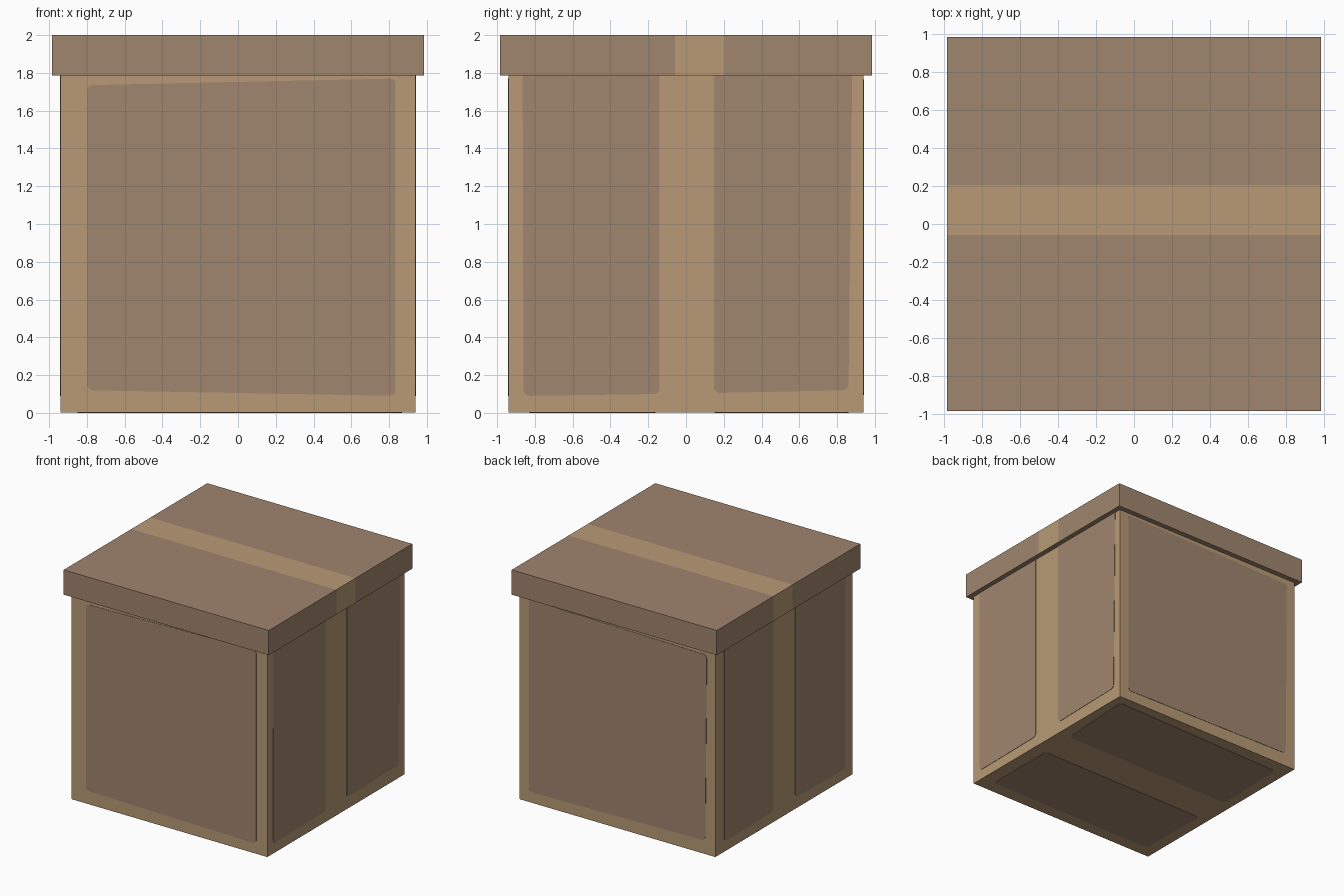
import bpy, bmesh
from mathutils import Vector

if "Cube" in bpy.data.objects:
    bpy.data.objects.remove(bpy.data.objects["Cube"])

HALF, LID_HALF = 0.94, 0.985      # half widths of body and lid
RIM, TOP = 1.785, 2.0             # lid underside and lid top
PLATE = 0.003                     # thickness of painted panels


def material(name, rgb):
    m = bpy.data.materials.new(name)
    m.diffuse_color = (*rgb, 1)
    m.use_nodes = True
    m.node_tree.nodes["Principled BSDF"].inputs["Base Color"].default_value = m.diffuse_color
    return m


cardboard = material("cardboard_brown", (0.352, 0.235, 0.156))
tape = material("tape_tan", (0.479, 0.323, 0.181))


def finish(name, bm, *mats):
    bmesh.ops.recalc_face_normals(bm, faces=bm.faces[:])
    me = bpy.data.meshes.new(name)
    bm.to_mesh(me)
    bm.free()
    for m in mats:
        me.materials.append(m)
    ob = bpy.data.objects.new(name, me)
    bpy.context.collection.objects.link(ob)
    return ob


def box(half, z0, z1):
    bm = bmesh.new()
    bmesh.ops.create_cube(bm, size=2)
    for v in bm.verts:
        v.co = (v.co.x * half, v.co.y * half, z1 if v.co.z > 0 else z0)
    return bm


def panel(name, to_3d, normal, corners, rounded):
    """Thin plate on one side of the body; chosen corners are rounded."""
    bm = bmesh.new()
    vs = [bm.verts.new(to_3d(*c)) for c in corners]
    bm.faces.new(vs)
    bmesh.ops.bevel(bm, geom=[vs[i] for i in rounded], affect='VERTICES',
                    offset=0.03, segments=3, profile=0.5)
    ext = bmesh.ops.extrude_face_region(bm, geom=bm.faces[:], use_keep_orig=True)
    moved = [g for g in ext["geom"] if isinstance(g, bmesh.types.BMVert)]
    bmesh.ops.translate(bm, verts=moved, vec=Vector(normal) * PLATE)
    finish(name, bm, cardboard)


# Body, in the colour of the tape edging
finish("box_body", box(HALF, 0, RIM), tape)

# Lid, with a tape band cut across its top and sides
bm = box(LID_HALF, RIM, TOP)
for y in (-0.057, 0.205):
    bmesh.ops.bisect_plane(bm, geom=bm.verts[:] + bm.edges[:] + bm.faces[:],
                           plane_co=(0, y, 0), plane_no=(0, 1, 0))
bm.normal_update()
for f in bm.faces:
    c = f.calc_center_median()
    f.material_index = int(-0.057 < c.y < 0.205 and c.z > RIM + 0.01)
finish("box_lid", bm, cardboard, tape)

# Side mappings: panel coordinates to points on each body side
front = (lambda u, v: (u, -HALF, v), (0, -1, 0))
back = (lambda u, v: (u, HALF, v), (0, 1, 0))
right = (lambda u, v: (HALF, u, v), (1, 0, 0))
left = (lambda u, v: (-HALF, u, v), (-1, 0, 0))
under = (lambda u, v: (u, v, 0.0), (0, 0, 1))

ALL, LOWER = (0, 1, 2, 3), (0, 1)
# Single panels on front and back
panel("front_panel", *front, [(-0.80, 0.12), (0.835, 0.09), (0.835, 1.77), (-0.80, 1.735)], ALL)
panel("back_panel", *back, [(-0.845, 0.12), (0.85, 0.095), (0.85, 1.765), (-0.86, 1.735)], ALL)

# Paired panels on right and left, running up under the lid
panel("right_panel_front", *right, [(-0.86, 0.09), (-0.14, 0.10), (-0.14, RIM), (-0.865, RIM)], LOWER)
panel("right_panel_back", *right, [(0.147, 0.105), (0.86, 0.12), (0.88, RIM), (0.147, RIM)], LOWER)
panel("left_panel_front", *left, [(-0.845, 0.09), (-0.155, 0.10), (-0.155, RIM), (-0.845, RIM)], LOWER)
panel("left_panel_back", *left, [(0.145, 0.10), (0.82, 0.09), (0.82, RIM), (0.145, RIM)], LOWER)

# Paired panels underneath; the body floor is raised by the plate thickness
panel("bottom_panel_front", *under, [(-0.83, -0.83), (0.82, -0.82), (0.82, -0.16), (-0.84, -0.17)], ALL)
panel("bottom_panel_back", *under, [(-0.85, 0.15), (0.83, 0.16), (0.87, 0.86), (-0.83, 0.82)], ALL)
for v in bpy.data.objects["box_body"].data.vertices:
    if v.co.z < 0.01:
        v.co.z = PLATE
